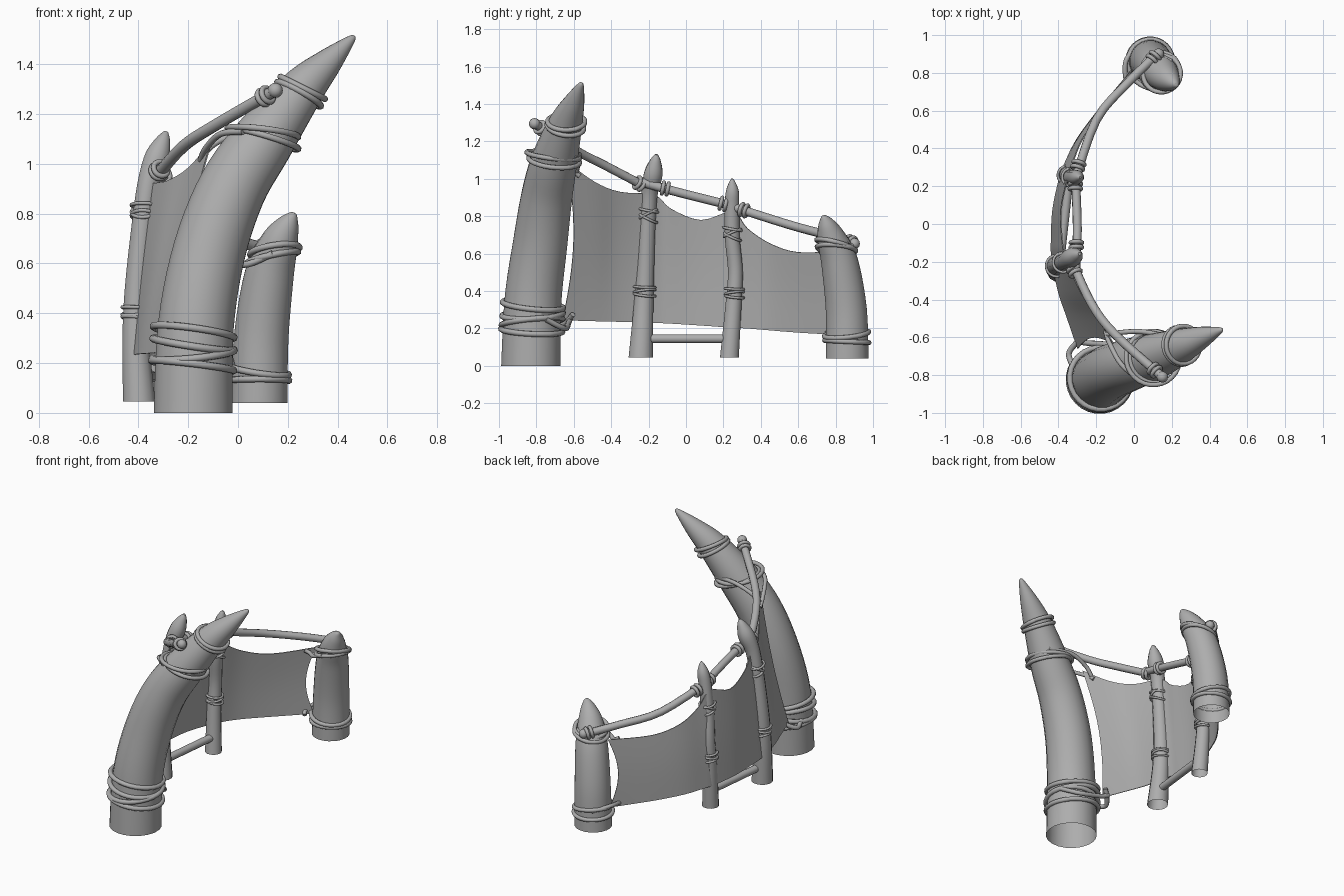
import bpy, bmesh, math
from mathutils import Vector

if "Cube" in bpy.data.objects:
    bpy.data.objects.remove(bpy.data.objects["Cube"])

grey = bpy.data.materials.new("grey")
grey.diffuse_color = (.42, .42, .42, 1)
grey.use_nodes = True
grey.node_tree.nodes["Principled BSDF"].inputs["Base Color"].default_value = grey.diffuse_color


def spline(pts, steps):
    """Catmull-Rom resampling of equal-length tuples."""
    out = []
    n = len(pts)
    for i in range(n - 1):
        a, b, c, d = (pts[max(i - 1, 0)], pts[i], pts[i + 1], pts[min(i + 2, n - 1)])
        for k in range(steps):
            t = k / steps
            out.append([0.5 * (2 * q + (r - p) * t + (2 * p - 5 * q + 4 * r - s) * t * t
                               + (3 * q - p - 3 * r + s) * t ** 3)
                        for p, q, r, s in zip(a, b, c, d)])
    out.append(list(pts[-1]))
    return out


def finish(bm, name):
    bmesh.ops.recalc_face_normals(bm, faces=bm.faces)
    me = bpy.data.meshes.new(name)
    bm.to_mesh(me)
    bm.free()
    me.materials.append(grey)
    ob = bpy.data.objects.new(name, me)
    bpy.context.collection.objects.link(ob)
    bpy.context.view_layer.objects.active = ob
    ob.select_set(True)
    bpy.ops.object.shade_smooth_by_angle(angle=math.radians(50))
    ob.select_set(False)
    return ob


def sweep(bm, pts, sides=8, closed=False, flat=False, open_base=False):
    """Sweep a circle along (x, y, z, radius) points."""
    n = len(pts)
    P = [Vector(p[:3]) for p in pts]
    rings, u = [], None
    for i in range(n):
        if closed:
            t = P[(i + 1) % n] - P[i - 1]
        else:
            t = P[min(i + 1, n - 1)] - P[max(i - 1, 0)]
        if flat and i == 0:
            t = Vector((0, 0, 1))
        t.normalize()
        if u is None:
            u = t.orthogonal()
        u = (u - t * u.dot(t)).normalized()
        w = t.cross(u)
        rings.append([bm.verts.new(P[i] + pts[i][3] * (math.cos(a) * u + math.sin(a) * w))
                      for a in (2 * math.pi * k / sides for k in range(sides))])
    for i in range(n if closed else n - 1):
        A, B = rings[i], rings[(i + 1) % n]
        if closed and i == n - 1:  # best match at the seam
            o = min(range(sides), key=lambda s: (B[s].co - A[0].co).length)
            B = B[o:] + B[:o]
        for k in range(sides):
            m = (k + 1) % sides
            bm.faces.new((A[k], A[m], B[m], B[k]))
    if not closed:
        bm.faces.new(rings[-1])
        if not open_base:
            bm.faces.new(rings[0])


def pole(name, pts, sides=16, steps=5, base=True):
    bm = bmesh.new()
    sweep(bm, spline(pts, steps), sides, flat=base, open_base=base)
    return finish(bm, name)


def bindings(name, loops, rope, ties=()):
    """Rope loops as (centre, normal, radius), plus loose tie ends."""
    bm = bmesh.new()
    for c, nrm, r in loops:
        nrm = Vector(nrm).normalized()
        u = nrm.orthogonal().normalized()
        w = nrm.cross(u)
        pts = []
        for k in range(28):
            a = 2 * math.pi * k / 28
            pts.append((*(Vector(c) + r * (math.cos(a) * u + math.sin(a) * w)), rope))
        sweep(bm, pts, 8, closed=True)
    for tie in ties:
        sweep(bm, spline([(*p, rope) for p in tie], 6), 8)
    return finish(bm, name)


# Curved tusks
pole("large_tusk", [(-.18, -.83, 0, .16), (-.169, -.818, .35, .154), (-.115, -.78, .65, .147),
                    (-.023, -.745, .9, .138), (.10, -.705, 1.09, .125), (.25, -.645, 1.29, .092),
                    (.36, -.6, 1.405, .058), (.45, -.565, 1.495, .02), (.467, -.557, 1.512, .006)], 20)
pole("small_tusk", [(.085, .862, .04, .115), (.093, .857, .3, .111), (.125, .822, .55, .1),
                    (.165, .778, .68, .078), (.2, .752, .755, .048), (.222, .738, .795, .018),
                    (.226, .736, .803, .005)], 20)

# Upright posts with pointed tops
pole("tall_post", [(-.397, -.242, .045, .067), (-.411, -.228, .3, .055), (-.407, -.218, .5, .049),
                   (-.384, -.207, .75, .045), (-.36, -.195, .92, .045), (-.325, -.175, 1.025, .051),
                   (-.3, -.163, 1.095, .03), (-.288, -.158, 1.13, .008)], 12)
pole("short_post", [(-.345, .232, .045, .052), (-.355, .252, .3, .045), (-.352, .264, .5, .041),
                    (-.335, .248, .68, .041), (-.315, .246, .85, .04), (-.3, .248, .93, .036),
                    (-.29, .247, .98, .018), (-.285, .246, 1.0, .005)], 12)

# Rails between the uprights
R = .024
rails = {
    "rail_large_tusk": [(.15, -.81, 1.295), (-.1, -.585, 1.15), (-.22, -.43, 1.07), (-.315, -.23, .965)],
    "rail_middle": [(-.31, -.25, .985), (-.3, -.03, .925), (-.31, .25, .855)],
    "rail_small_tusk": [(-.315, .22, .86), (-.2, .55, .755), (-.03, .75, .7), (.13, .905, .65)],
    "lower_rail": [(-.395, -.22, .145), (-.345, .23, .145)],
}
for name, pts in rails.items():
    pole(name, [(*p, R) for p in pts], 10, 4, base=False)

# Rounded rail ends
for c in [(.15, -.81, 1.295), (.13, .9, .653)]:
    bm = bmesh.new()
    bmesh.ops.create_uvsphere(bm, u_segments=12, v_segments=8, radius=.03)
    bmesh.ops.translate(bm, verts=bm.verts, vec=c)
    finish(bm, "rail_end")

# Stretched hide: columns of (y, bottom x, bottom z, top x, top z)
cols = spline([(-.66, -.3, .245, -.11, 1.09), (-.5, -.355, .24, -.2, .985), (-.35, -.405, .236, -.29, .93),
               (-.17, -.438, .23, -.365, .915), (-.08, -.44, .226, -.383, .84), (.08, -.432, .216, -.388, .78),
               (.25, -.395, .204, -.352, .825), (.33, -.365, .2, -.325, .735), (.45, -.305, .19, -.275, .655),
               (.6, -.195, .178, -.17, .608), (.82, -.01, .165, .005, .615)], 4)
bm = bmesh.new()
grid, M = [], 12
for y, xb, zb, xt, zt in cols:
    col = []
    for j in range(M + 1):
        t = j / M
        sag = math.sin(math.pi * t)
        left, right = max(0, (-y - .4) / .26), max(0, (y - .5) / .32)
        pull = left * .045 - right * .04  # concave side edges
        col.append(bm.verts.new((xb + (xt - xb) * t - (.006 + right * .035 + left * .01) * sag,
                                 y + pull * sag + left * .025 * t, zb + (zt - zb) * t)))
    grid.append(col)
for A, B in zip(grid, grid[1:]):
    for j in range(M):
        bm.faces.new((A[j], B[j], B[j + 1], A[j + 1]))
bmesh.ops.recalc_face_normals(bm, faces=bm.faces)
bmesh.ops.solidify(bm, geom=bm.faces[:], thickness=.006)
finish(bm, "stretched_hide")

# Rope around the large tusk
bindings("large_tusk_lower_rope",
         [((-.182, -.825, .19), (.12, .05, 1), .166), ((-.18, -.823, .235), (-.1, -.1, 1), .166),
          ((-.18, -.82, .275), (.15, -.05, 1), .164), ((-.178, -.818, .325), (.14, .1, 1), .164)], .015,
         [[(-.32, -.76, .23), (-.345, -.69, .215), (-.31, -.635, .24), (-.27, -.605, .275)],
          [(-.03, -.75, .25), (-.1, -.65, .2), (-.25, -.63, .225), (-.31, -.62, .25)]])
bindings("large_tusk_upper_rope",
         [((.11, -.705, 1.1), (.3, .1, 1), .138), ((.1, -.71, 1.125), (.12, .12, 1), .143),
          ((.245, -.645, 1.28), (.55, .15, 1), .1), ((.26, -.64, 1.305), (.5, .0, 1), .1)], .013,
         [[(.02, -.82, 1.13), (-.07, -.74, 1.12), (-.13, -.63, 1.06), (-.15, -.57, 1.015)],
          [(.2, -.6, 1.12), (.04, -.57, 1.13), (-.08, -.575, 1.09), (-.14, -.585, 1.04)]])

# Rope around the small tusk
bindings("small_tusk_rope",
         [((.14, .805, .625), (-.22, .1, 1), .104), ((.148, .795, .65), (-.15, .25, 1), .1),
          ((.086, .86, .13), (0, .05, 1), .12), ((.086, .858, .17), (.15, -.1, 1), .12)], .013,
         [[(.14, .7, .64), (.05, .73, .6), (0, .76, .597), (-.03, .75, .61)],
          [(.03, .96, .18), (-.04, .87, .2), (-.045, .78, .19), (-.03, .75, .175)],
          [(.13, .9, .66), (.16, .88, .64), (.2, .86, .65)]])

# Thin crossed lashings on the posts
for name, spots in [("tall_post_lashing", [(-.375, -.203, .81, .05, .5), (-.408, -.222, .4, .056, .12)]),
                    ("short_post_lashing", [(-.332, .248, .71, .046, .45), (-.353, .258, .39, .049, .12)])]:
    loops = []
    for x, y, z, r, tilt in spots:
        for dz, s in [(-.02, 1), (.0, -1), (.022, .4)]:
            loops.append(((x, y, z + dz), (.1 * s, tilt * s, 1), r * (1 + tilt * .12)))
    bindings(name, loops, .0075)

# Knotted collars where rails meet uprights
collars = []
for c, d in [((-.315, -.25, .975), (.4, -.8, .4)), ((-.305, -.11, .948), (0, 1, -.2)),
             ((-.31, .2, .866), (0, 1, -.25)), ((-.295, .31, .832), (.3, 1, -.3)),
             ((.11, -.775, 1.272), (.7, -.65, .42)), ((.105, .88, .66), (.65, .75, -.25))]:
    v = Vector(d).normalized()
    collars += [(Vector(c) + v * o, v, R + .007) for o in (-.014, .012)]
bindings("rail_collars", collars, .011)
